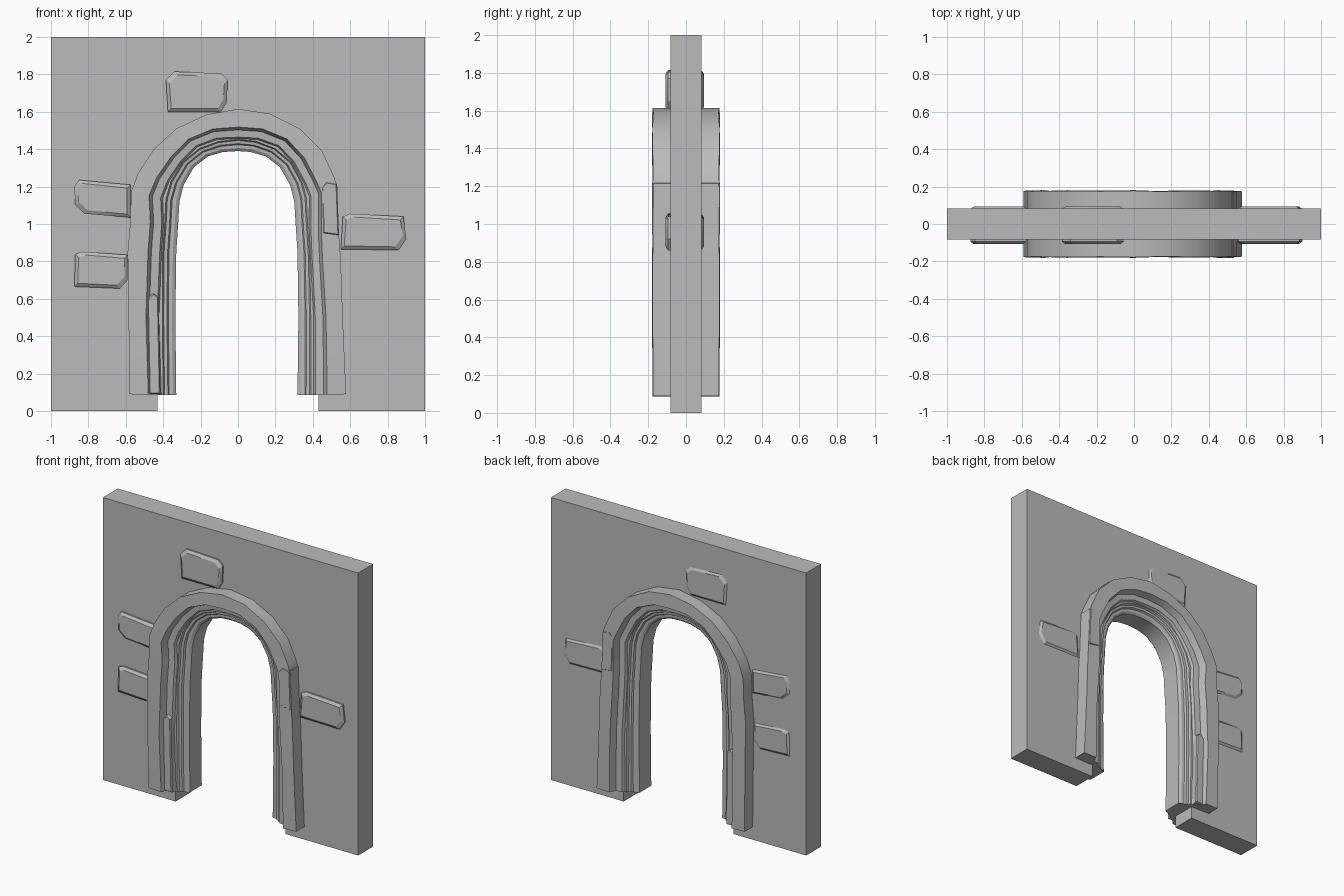
import bpy
import bmesh
import math

default_cube = bpy.data.objects.get("Cube")
if default_cube:
    bpy.data.objects.remove(default_cube)

# Single stone colour
stone = bpy.data.materials.new("grey stone")
stone.use_nodes = True
STONE_GREY = (0.5, 0.5, 0.5, 1.0)
stone.diffuse_color = STONE_GREY
stone.node_tree.nodes["Principled BSDF"].inputs["Base Color"].default_value = STONE_GREY


def finish(bm, name, angle=25):
    """Turn a bmesh into a named object with sharp-edged smooth shading."""
    bmesh.ops.recalc_face_normals(bm, faces=bm.faces)
    mesh = bpy.data.meshes.new(name)
    bm.to_mesh(mesh)
    bm.free()
    mesh.materials.append(stone)
    mesh.polygons.foreach_set("use_smooth", [True] * len(mesh.polygons))
    mesh.set_sharp_from_angle(angle=math.radians(angle))
    obj = bpy.data.objects.new(name, mesh)
    bpy.context.collection.objects.link(obj)
    return obj


def loft(bm, rings):
    """Bridge closed rings of equal length and cap both ends."""
    loops = [[bm.verts.new(p) for p in ring] for ring in rings]
    count = len(loops[0])
    for near, far in zip(loops, loops[1:]):
        for i in range(count):
            j = (i + 1) % count
            bm.faces.new((near[i], near[j], far[j], far[i]))
    bm.faces.new(loops[0])
    bm.faces.new(loops[-1])


def slab(name, outline, front, back, inset=0.0, lip=0.0):
    """Extrude an x-z outline along y, optionally pillowing both faces."""
    cx = sum(x for x, z in outline) / len(outline)
    cz = sum(z for x, z in outline) / len(outline)

    def ring(y, shrink):
        return [(x + math.copysign(min(shrink, abs(cx - x)), cx - x), y,
                 z + math.copysign(min(shrink, abs(cz - z)), cz - z))
                for x, z in outline]

    rings = [ring(front, 0), ring(back, 0)]
    if inset:
        rings = [ring(front, inset), ring(front + lip, 0),
                 ring(back - lip, 0), ring(back, inset)]
    bm = bmesh.new()
    loft(bm, rings)
    return finish(bm, name)


# Wall with an arched opening
WALL = 0.083
HALF_OPENING, SPRING, RISE = 0.43, 1.1, 0.39
opening = [(HALF_OPENING, 0)]
for step in range(17):
    a = math.pi * step / 16
    opening.append((HALF_OPENING * math.cos(a), SPRING + RISE * math.sin(a)))
opening.append((-HALF_OPENING, 0))
wall_outline = [(-1, 0), (-1, 2), (1, 2), (1, 0)] + opening
slab("wall", wall_outline, -WALL, WALL)

# Stepped arch surround, swept from foot to foot
outer_left = [(-.58, .09), (-.585, .5), (-.59, .85), (-.575, 1.02), (-.572, 1.17),
              (-.535, 1.27), (-.45, 1.4), (-.33, 1.51), (-.17, 1.585)]
outer_right = [(.578, .09), (.56, .5), (.55, .8), (.54, .94), (.53, 1.2),
               (.515, 1.25), (.45, 1.39), (.33, 1.51), (.17, 1.59)]
inner_half = [(.33, .085), (.335, .5), (.33, .85), (.32, 1), (.313, 1.12),
              (.29, 1.21), (.235, 1.305), (.16, 1.362), (.08, 1.385)]
outer = outer_left + [(0, 1.615)] + outer_right[::-1]
inner = ([(-x, z) for x, z in inner_half] + [(0, 1.39)]
         + [(x - 0.012, z) for x, z in inner_half[::-1]])

# Profile as (fraction of band width from inside, depth from wall centre)
steps = [(1, .172), (.6, .175), (.53, .13), (.36, .125), (.32, .108), (.28, .108),
         (.25, .094), (.18, .092), (.15, .08), (.07, .078), (0, .066)]
profile = [(t, -d) for t, d in steps] + [(t, d) for t, d in steps[::-1]]

rings = []
for k, ((ix, iz), (ox, oz)) in enumerate(zip(inner, outer)):
    ring = []
    for t, depth in profile:
        worn = 0.006 * math.sin(k * 1.9)             # hand-cut wobble
        if abs(depth) > 0.15:
            depth += math.copysign(worn, depth)
        u = t + (worn * 5 if 0.3 < t < 0.7 else 0)
        ring.append((ix + (ox - ix) * u, depth, iz + (oz - iz) * u))
    rings.append(ring)
bm = bmesh.new()
loft(bm, rings)
finish(bm, "arch_surround")

# Proud stones in the surround
slab("right_jamb_stone", [(.455, .95), (.447, 1.2), (.47, 1.225), (.53, 1.215), (.54, .94)],
     -0.181, 0.18, 0.006, 0.008)
slab("left_jamb_stone", [(-.475, .09), (-.485, .6), (-.455, .63), (-.425, .61), (-.415, .09)],
     -0.15, 0.15, 0.006, 0.008)

# Loose bricks showing through both faces of the wall
bricks = {
    "top_brick": [(-.375, 1.6), (-.385, 1.77), (-.34, 1.815), (-.09, 1.805),
                  (-.055, 1.77), (-.06, 1.65), (-.09, 1.6)],
    "upper_left_brick": [(-.575, 1.035), (-.82, 1.055), (-.87, 1.1), (-.875, 1.2),
                         (-.85, 1.235), (-.575, 1.21)],
    "lower_left_brick": [(-.875, .665), (-.87, .84), (-.83, .852), (-.59, .835),
                         (-.59, .7), (-.63, .655)],
    "right_brick": [(.55, .865), (.56, 1.04), (.6, 1.055), (.885, 1.04),
                    (.9, .92), (.86, .86)],
}
for name, outline in bricks.items():
    slab(name, outline, -0.108, 0.094, 0.018, 0.014)
